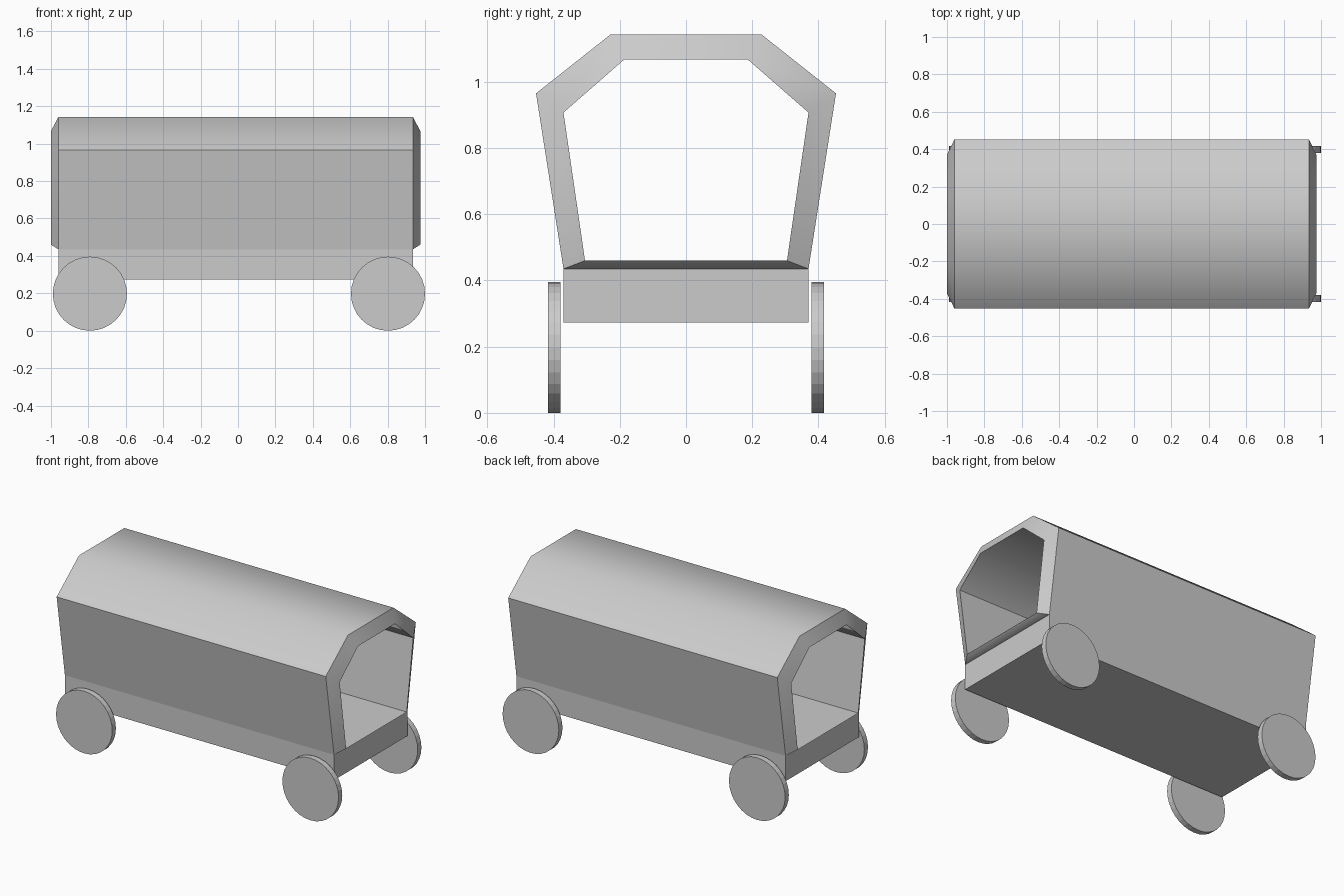
import bpy, bmesh, math
from mathutils import Matrix

if "Cube" in bpy.data.objects:
    bpy.data.objects.remove(bpy.data.objects["Cube"])

X0, X1 = -0.96, 0.935      # wagon bed ends
LIP = 0.04                 # cover rims project past the bed


def make_object(name, bm, angle=None):
    bmesh.ops.recalc_face_normals(bm, faces=bm.faces)
    mesh = bpy.data.meshes.new(name)
    bm.to_mesh(mesh)
    bm.free()
    obj = bpy.data.objects.new(name, mesh)
    bpy.context.collection.objects.link(obj)
    if angle:
        bpy.ops.object.select_all(action='DESELECT')
        obj.select_set(True)
        bpy.context.view_layer.objects.active = obj
        bpy.ops.object.shade_smooth_by_angle(angle=math.radians(angle))
    return obj


def mirrored(half):
    return half + [(-y, z) for y, z in reversed(half)]


# Cover: thick open tunnel, outer and inner skins joined by sloping rims
outer = mirrored([(0.37, 0.435), (0.453, 0.965), (0.228, 1.143)])
inner = mirrored([(0.305, 0.46), (0.37, 0.907), (0.187, 1.067)])
bm = bmesh.new()
sections = [(X0, outer), (X1, outer), (X1 + LIP, inner), (X0 - LIP, inner)]
rings = [[bm.verts.new((x, y, z)) for y, z in prof] for x, prof in sections]
n = len(outer)
for r in range(4):
    a, b = rings[r], rings[(r + 1) % 4]
    for i in range(n):
        j = (i + 1) % n
        bm.faces.new((a[i], a[j], b[j], b[i]))
make_object("wagon_cover", bm, 45)

# Bed: box under the cover
bm = bmesh.new()
bmesh.ops.create_cube(bm, size=1, matrix=Matrix.Translation(((X0 + X1) / 2, 0, 0.354))
                      @ Matrix.Diagonal((X1 - X0, 0.74, 0.162, 1)))
make_object("wagon_bed", bm)

# Wheels: four thin solid discs
for end, x in (("left", -0.792), ("right", 0.802)):
    for side, y in (("front", -0.398), ("back", 0.398)):
        bm = bmesh.new()
        bmesh.ops.create_cone(bm, cap_ends=True, segments=32, radius1=0.198,
                              radius2=0.198, depth=0.037,
                              matrix=Matrix.Translation((x, y, 0.198))
                              @ Matrix.Rotation(math.pi / 2, 4, 'X'))
        make_object(f"wheel_{side}_{end}", bm)
